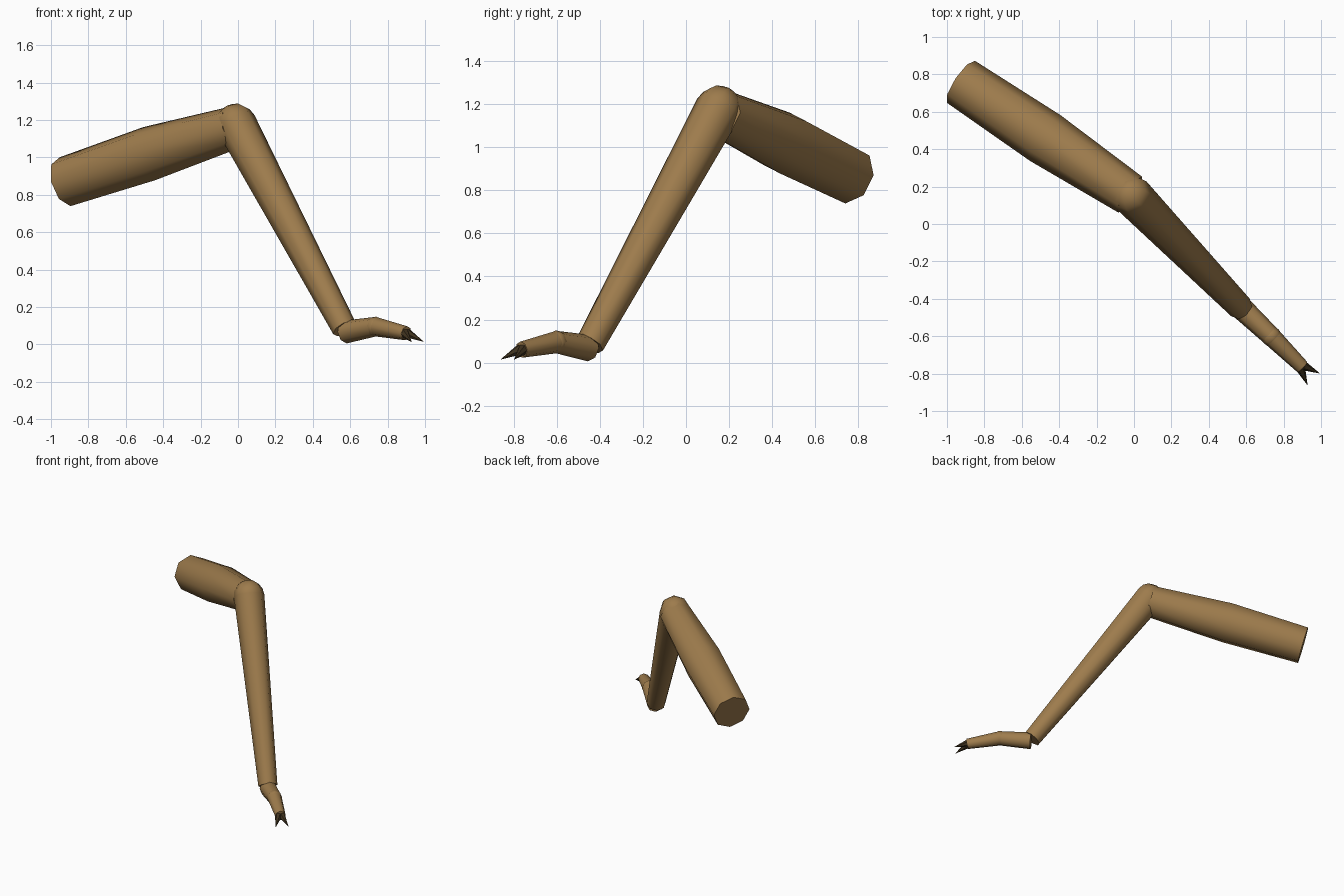
import bpy, bmesh, math
from mathutils import Vector, Matrix

cube = bpy.data.objects.get("Cube")
if cube:
    bpy.data.objects.remove(cube, do_unlink=True)


def material(name, colour):
    mat = bpy.data.materials.new(name)
    mat.use_nodes = True
    mat.diffuse_color = colour
    mat.node_tree.nodes["Principled BSDF"].inputs["Base Color"].default_value = colour
    return mat


SHELL = material("tan shell", (0.34, 0.2, 0.073, 1))
CLAW = material("dark brown claw", (0.05, 0.032, 0.013, 1))


def finish(name, bm, mat):
    bmesh.ops.recalc_face_normals(bm, faces=bm.faces)
    mesh = bpy.data.meshes.new(name)
    bm.to_mesh(mesh)
    bm.free()
    mesh.materials.append(mat)
    obj = bpy.data.objects.new(name, mesh)
    bpy.context.collection.objects.link(obj)
    bpy.ops.object.select_all(action="DESELECT")
    obj.select_set(True)
    bpy.context.view_layer.objects.active = obj
    bpy.ops.object.shade_smooth_by_angle(angle=math.radians(50))
    return obj


def aim(direction):
    return Vector(direction).to_track_quat("Z", "Y").to_matrix().to_4x4()


def limb(name, stations, sides=8, mat=SHELL):
    """Straight tapered tube through (point, radius) stations, capped at both ends."""
    bm = bmesh.new()
    turn = aim(Vector(stations[-1][0]) - Vector(stations[0][0])).to_3x3()
    rings = []
    for point, radius in stations:
        angles = [math.tau * i / sides for i in range(sides)]
        rings.append([bm.verts.new(Vector(point) + turn @ Vector(
            (radius * math.cos(a), radius * math.sin(a), 0))) for a in angles])
    for low, high in zip(rings, rings[1:]):
        for i in range(sides):
            j = (i + 1) % sides
            bm.faces.new((low[i], low[j], high[j], high[i]))
    bm.faces.new(rings[0])
    bm.faces.new(rings[-1])
    return finish(name, bm, mat)


def joint(name, centre, radius, direction):
    bm = bmesh.new()
    bmesh.ops.create_uvsphere(bm, u_segments=8, v_segments=8, radius=radius,
                              matrix=Matrix.Translation(centre) @ aim(direction))
    return finish(name, bm, SHELL)


# Joint positions from the body end to the tip
hip, thigh_mid, thigh_end = (-0.925, 0.76, 0.87), (-0.475, 0.46, 1.02), (-0.02, 0.157, 1.16)
knee, ankle = Vector((-0.01, 0.15, 1.18)), Vector((0.57, -0.447, 0.085))
foot_start, toe_joint, toe_end = (0.575, -0.45, 0.067), (0.735, -0.602, 0.095), (0.9, -0.765, 0.06)

# Upper and lower leg
limb("upper_leg", [(hip, 0.135), (thigh_mid, 0.147), (thigh_end, 0.115)])
joint("knee", knee, 0.109, ankle - knee)
limb("lower_leg", [(knee, 0.109), (ankle, 0.068)])

# Foot
limb("foot", [(foot_start, 0.062), (toe_joint, 0.052)])
joint("toe_joint", toe_joint, 0.054, Vector(toe_end) - Vector(toe_joint))
limb("toe", [(toe_joint, 0.052), (toe_end, 0.038)])

# Pair of spread claws
for side, base, tip in (("left", (0.905, -0.757, 0.06), (0.992, -0.798, 0.015)),
                        ("right", (0.89, -0.772, 0.06), (0.927, -0.86, 0.015))):
    limb(side + "_claw", [(base, 0.026), (tip, 0.001)], 6, CLAW)
